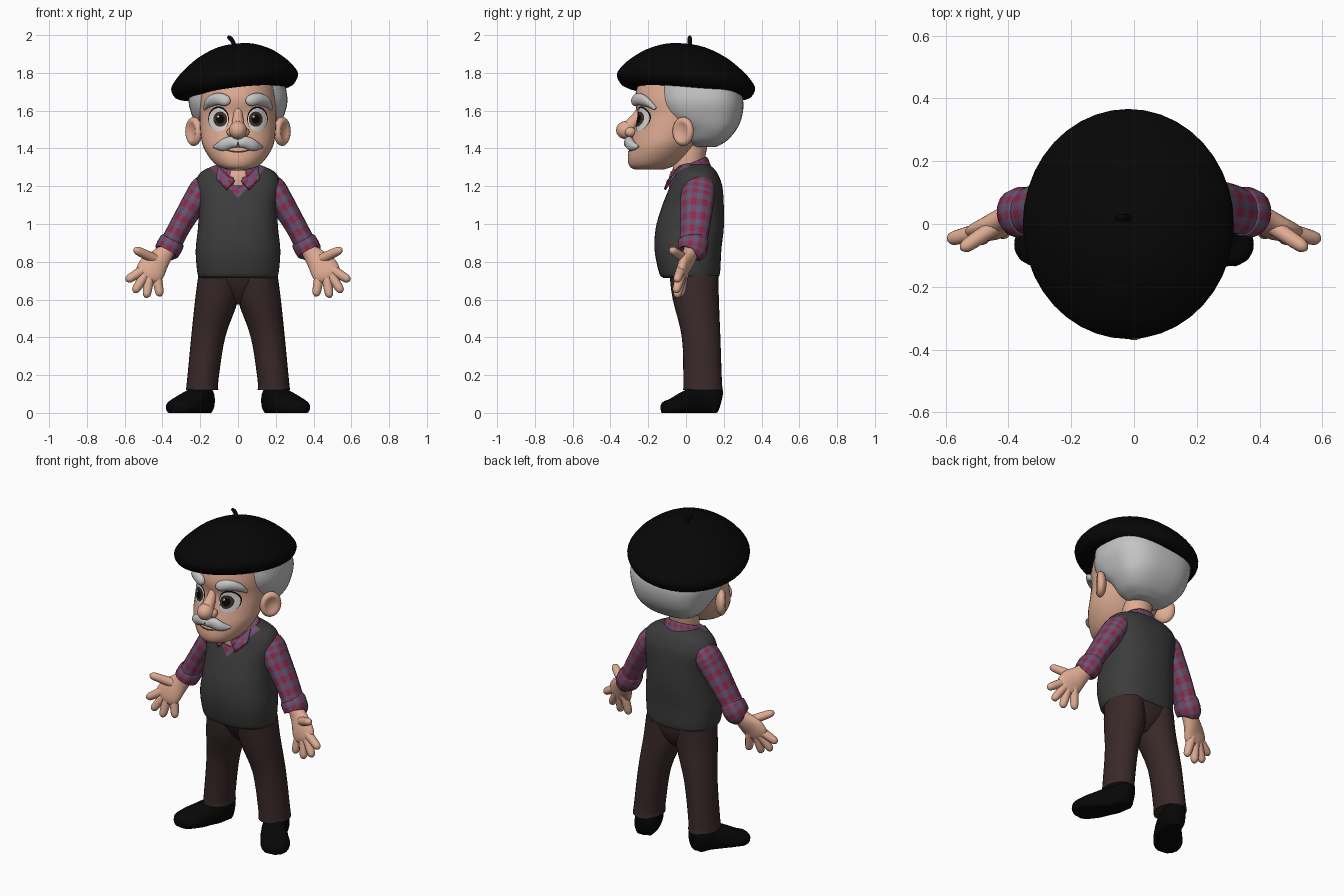
import bpy, bmesh, math
from mathutils import Vector
from mathutils.bvhtree import BVHTree

cube = bpy.data.objects.get("Cube")
if cube:
    bpy.data.objects.remove(cube)


def material(name, *color):
    mat = bpy.data.materials.new(name)
    mat.use_nodes = True
    mat.diffuse_color = (*color, 1)
    mat.node_tree.nodes["Principled BSDF"].inputs["Base Color"].default_value = (*color, 1)
    return mat


black = material("soft_black", .002, .002, .002)
skin = material("skin", .74, .41, .29)
silver = material("silver_hair", .56, .56, .56)
wool = material("charcoal_wool", .045, .045, .045)
brown = material("dark_brown_cloth", .042, .022, .022)
slate = material("slate_check", .12, .10, .18)
purple = material("purple_check", .17, .06, .13)
red = material("red_check", .28, .02, .06)
white = material("eye_white", .68, .68, .68)
iris_brown = material("iris_brown", .05, .025, .017)
checks = [slate, purple, red]


def finish(name, bm, mats):
    bmesh.ops.recalc_face_normals(bm, faces=bm.faces)
    mesh = bpy.data.meshes.new(name)
    bm.to_mesh(mesh)
    bm.free()
    for mat in mats:
        mesh.materials.append(mat)
    mesh.shade_smooth()
    mesh.set_sharp_from_angle(angle=math.radians(55))
    obj = bpy.data.objects.new(name, mesh)
    bpy.context.collection.objects.link(obj)
    return obj


def spline(points, steps):
    """Smooth path through points of any dimension."""
    pts = [Vector(p) for p in points]
    pts = [pts[0] * 2 - pts[1]] + pts + [pts[-1] * 2 - pts[-2]]
    out = []
    for a, b, c, d in zip(pts, pts[1:], pts[2:], pts[3:]):
        for k in range(steps):
            t = k / steps
            out.append((b * 2 + (c - a) * t + (a * 2 - b * 5 + c * 4 - d) * t * t
                        + (b * 3 - a - c * 3 + d) * t ** 3) * .5)
    return out + [pts[-2]]


def loft(name, sections, mats, sides=28, steps=4, ref=None, power=2, tilt=(0, 0),
         rule=None, floor=None):
    """Skin over sections (x, y, z, a, b): level rings, or rings across the path if ref is given."""
    bm = bmesh.new()
    path = spline(sections, steps)
    rings = []
    for i, s in enumerate(path):
        u, v = Vector((1, 0, 0)), Vector((0, 1, 0))
        if ref:
            t = (path[min(i + 1, len(path) - 1)] - path[max(i - 1, 0)])
            t = Vector(t[:3]).normalized()
            v = (Vector(ref) - t * t.dot(Vector(ref))).normalized()
            u = t.cross(v)
        ring = []
        for j in range(sides):
            ang = math.tau * j / sides
            c, d = math.cos(ang), math.sin(ang)
            c = math.copysign(abs(c) ** (2 / power), c)
            d = math.copysign(abs(d) ** (2 / power), d)
            p = Vector(s[:3]) + u * c * s[3] + v * d * s[4]
            p.z += tilt[0] * p.x + tilt[1] * p.y
            if floor is not None:
                p.z = max(p.z, floor)
            ring.append(bm.verts.new(p))
        rings.append(ring)
    for i, (lo, hi) in enumerate(zip(rings, rings[1:])):
        for j in range(sides):
            k = (j + 1) % sides
            face = bm.faces.new((lo[j], lo[k], hi[k], hi[j]))
            if rule:
                face.material_index = rule(i, j, face.calc_center_median())
    bm.faces.new(rings[0])
    bm.faces.new(rings[-1])
    return finish(name, bm, mats)


def stack(rows):
    """Rows (height, half width, front, back) to level sections."""
    return [(0, (f + b) / 2, z, w, (b - f) / 2) for z, w, f, b in rows]


def ball(name, center, radii, mat, shape=None, turn=0):
    bm = bmesh.new()
    bmesh.ops.create_uvsphere(bm, u_segments=24, v_segments=16, radius=1)
    ca, sa = math.cos(turn), math.sin(turn)
    for v in bm.verts:
        if shape:
            shape(v.co)
        x, y, z = (q * r for q, r in zip(v.co, radii))
        v.co = Vector((x * ca - y * sa, x * sa + y * ca, z)) + Vector(center)
    return finish(name, bm, [mat])


def tree_of(obj):
    return BVHTree.FromPolygons([v.co for v in obj.data.vertices],
                                [p.vertices[:] for p in obj.data.polygons])


def front_of(tree, x, z):
    hit = tree.ray_cast(Vector((x, -1, z)), Vector((0, 1, 0)))[0]
    return hit.y if hit else -.18


def patch(name, target, x, z, rx, rz, mat, lift=.001, gap=.002, smile=0):
    """Thin oval laid on the front of a target."""
    tree, bm, rings, n = tree_of(target), bmesh.new(), [], 24
    for k in range(1, 6):
        ring = []
        for j in range(n):
            ang, r = math.tau * j / n, k / 5
            px, pz = x + rx * r * math.cos(ang), z + rz * r * math.sin(ang)
            pz += smile * (px - x) ** 2
            ring.append(bm.verts.new((px, front_of(tree, px, pz) - gap - lift * (1 - r * r), pz)))
        rings.append(ring)
    bm.faces.new(rings[0])
    for lo, hi in zip(rings, rings[1:]):
        for j in range(n):
            bm.faces.new((lo[j], lo[j - 1], hi[j - 1], hi[j]))
    return finish(name, bm, [mat])


def gingham(i, j, center=None):
    return (i % 2) + (j % 2)


# Head, hair and neck
head = loft("head", stack([(1.288, .05, -.27, -.12), (1.305, .105, -.298, -.07),
    (1.35, .15, -.308, 0), (1.42, .188, -.295, .06), (1.5, .2, -.275, .12),
    (1.58, .203, -.258, .15), (1.66, .203, -.272, .17), (1.76, .19, -.25, .17)]), [skin], sides=40)
face = tree_of(head)
loft("hair", stack([(1.408, .09, .03, .16), (1.44, .16, 0, .215), (1.5, .21, -.03, .267),
    (1.57, .242, -.12, .297), (1.65, .262, -.155, .303), (1.74, .25, -.155, .28)]),
    [silver], sides=40, power=2.7)
loft("neck", stack([(1.18, .09, -.07, .1), (1.3, .085, -.07, .095), (1.45, .09, -.06, .12)]), [skin])

# Nose and mouth
ball("nose_tip", (0, -.318, 1.497), (.047, .052, .048), skin)
loft("nose_bridge", [(0, -.225, 1.65, .02, .02), (0, -.25, 1.58, .027, .025),
    (0, -.295, 1.52, .036, .036)], [skin], ref=(1, 0, 0))
patch("mouth", head, 0, 1.382, .07, .005, iris_brown, smile=2.5)


def ear_dish(co):
    r = math.hypot(co.y, co.z) / .75
    if co.x > 0 and r < 1:
        co.x -= .8 * (1 - r * r)


for side, word in ((1, "left"), (-1, "right")):
    # Eyes
    patch(word + "_lash", head, side * .103, 1.557, .055, .066, black)
    eye = patch(word + "_eye", head, side * .103, 1.552, .051, .062, white, .006, .004)
    iris = patch(word + "_iris", eye, side * .094, 1.555, .037, .04, iris_brown)
    pupil = patch(word + "_pupil", iris, side * .094, 1.555, .022, .024, black)
    patch(word + "_eye_glint", pupil, side * .094 - .012, 1.57, .007, .007, white)

    # Brows, moustache halves, nostrils and ears
    def on_face(x, z, out, r, depth):
        return (side * x, front_of(face, side * x, z) - out, z, r, depth)
    loft(word + "_brow", [on_face(.042, 1.645, .004, .01, .01), on_face(.06, 1.651, .008, .028, .022),
        on_face(.105, 1.662, .01, .032, .024), on_face(.15, 1.645, .008, .027, .02),
        on_face(.176, 1.61, .004, .008, .01)], [silver], ref=(0, 1, 0))
    loft(word + "_moustache", [on_face(0, 1.425, .016, .02, .02), on_face(.04, 1.432, .014, .032, .025),
        on_face(.085, 1.415, .012, .029, .022), on_face(.128, 1.408, .004, .006, .008)],
        [silver], ref=(0, 1, 0))
    ball(word + "_nostril", (side * .036, -.295, 1.487), (.024, .03, .026), skin)
    ear = ball(word + "_ear", (.234, -.015, 1.49), (.034, .064, .077), skin, ear_dish, -.6)
    if side < 0:
        for v in ear.data.vertices:
            v.co.x *= -1
        ear.data.flip_normals()

    # Checked sleeve and rolled cuff
    loft(word + "_sleeve", [(side * x, y, z, a, b) for x, y, z, a, b in (
        (.14, .07, 1.225, .05, .06), (.18, .07, 1.19, .07, .085), (.22, .06, 1.13, .068, .09),
        (.3, .05, 1, .058, .08), (.368, .035, .87, .058, .07))],
        checks, sides=18, ref=(0, 1, 0), rule=gingham)
    loft(word + "_cuff", [(side * x, y, z, a, b) for x, y, z, a, b in (
        (.342, .04, .92, .058, .072), (.35, .04, .905, .068, .08), (.378, .033, .853, .067, .076),
        (.382, .03, .845, .05, .06))], checks, sides=18, steps=2, ref=(0, 1, 0), rule=gingham)

    # Hand
    loft(word + "_palm", [(side * x, y, z, a, b) for x, y, z, a, b in (
        (.37, .03, .87, .042, .04), (.41, .015, .82, .056, .038), (.448, -.01, .775, .074, .035),
        (.475, -.025, .73, .071, .03), (.49, -.03, .702, .036, .016))], [skin], ref=(0, 1, 0))
    fingers = {"thumb": ((.43, 0, .81), (.55, -.08, .867)),
               "index": ((.48, -.02, .77), (.592, -.05, .7)),
               "middle": ((.48, -.02, .75), (.55, -.055, .638)),
               "ring": ((.465, -.02, .74), (.486, -.05, .61)),
               "little": ((.435, -.01, .75), (.412, -.03, .617))}
    for finger, (base, tip) in fingers.items():
        base, tip = Vector(base), Vector(tip)
        rows = [(base.lerp(tip, t), r) for t, r in ((0, .027), (.5, .025), (.88, .021), (1, .007))]
        loft(f"{word}_{finger}_finger", [(side * p.x, p.y, p.z, r, r) for p, r in rows],
             [skin], sides=12, steps=3, ref=(0, 1, 0))

    # Trouser leg and shoe
    loft(word + "_trouser_leg", [(side * x, y, z, a, b) for x, y, z, a, b in (
        (.19, .09, .12, .086, .105), (.187, .088, .17, .083, .102), (.158, .08, .4, .09, .102),
        (.113, .052, .6, .114, .122), (.106, .042, .73, .104, .13))], [brown])
    loft(word + "_shoe", [(side * x, y, z, a, b) for x, y, z, a, b in (
        (.172, .178, .06, .06, .035), (.18, .15, .065, .08, .06), (.205, .07, .06, .085, .068),
        (.25, 0, .045, .07, .078), (.3, -.06, .03, .05, .082), (.33, -.1, .024, .04, .062),
        (.343, -.122, .02, .02, .025))], [black], ref=(1, 0, 0), floor=0, power=2.3)

# Trouser seat
loft("trouser_seat", stack([(.575, .03, .01, .1), (.62, .1, -.03, .14), (.68, .17, -.065, .163),
    (.75, .203, -.09, .174)]), [brown], power=2.4)

# Vest with a cut V neck that shows the checked shirt
vest = loft("vest", stack([(.715, .2, -.12, .165), (.74, .215, -.142, .18), (.86, .224, -.166, .187),
    (.98, .212, -.16, .2), (1.1, .208, -.125, .2), (1.2, .224, -.085, .192),
    (1.265, .205, -.062, .168), (1.3, .15, -.05, .14), (1.32, .09, -.03, .11)]),
    [wool] + checks, sides=48, steps=5, power=2.4)
bm = bmesh.new()
bm.from_mesh(vest.data)
for side in (1, -1):
    bmesh.ops.bisect_plane(bm, geom=bm.verts[:] + bm.edges[:] + bm.faces[:],
                           plane_co=(0, 0, 1.137), plane_no=(side * 1.1, 0, -1))
for f in bm.faces:
    c = f.calc_center_median()
    if c.y < .02 and c.z - 1.137 > abs(c.x) * 1.1:
        f.material_index = 1 + gingham(math.floor(c.z / .027), math.floor(c.x / .027))
bm.to_mesh(vest.data)
bm.free()

# Shirt collar, open at the throat
loft("collar_band", stack([(1.225, .13, -.09, .14), (1.26, .125, -.092, .13), (1.305, .11, -.085, .115),
    (1.312, .1, -.075, .105)]), checks + [skin], sides=36, steps=2, tilt=(0, .4),
    rule=lambda i, j, c: 3 if abs(c.x) < .03 and c.y < 0 and c.z > 1.2 else gingham(i, j))
for side, word in ((1, "left"), (-1, "right")):
    bm = bmesh.new()
    corners = ((.018, -.1, 1.232), (.06, -.117, 1.185), (.115, -.08, 1.245), (.108, -.03, 1.31))
    bm.faces.new([bm.verts.new((side * x, y, z)) for x, y, z in corners])
    bmesh.ops.subdivide_edges(bm, edges=bm.edges[:], cuts=3, use_grid_fill=True)
    for n, f in enumerate(bm.faces):
        f.material_index = gingham(n, n // 4)
    leaf = finish(word + "_collar_leaf", bm, checks)
    leaf.modifiers.new("thickness", "SOLIDIFY").thickness = .012

# Tilted beret and its stem
loft("beret", [(-.018, 0, z, r, r * 1.09) for z, r in ((1.7, .23), (1.697, .28), (1.712, .318),
    (1.757, .336), (1.8, .313), (1.845, .27), (1.902, .195), (1.943, .1), (1.952, .02))],
    [black], sides=40, tilt=(.12, -.1))
loft("beret_stem", [(-.018, .02, 1.93, .014, .014), (-.025, .02, 1.96, .011, .011),
    (-.04, .02, 1.982, .012, .012), (-.056, .02, 1.992, .007, .007)], [black], sides=12, ref=(0, 1, 0))
